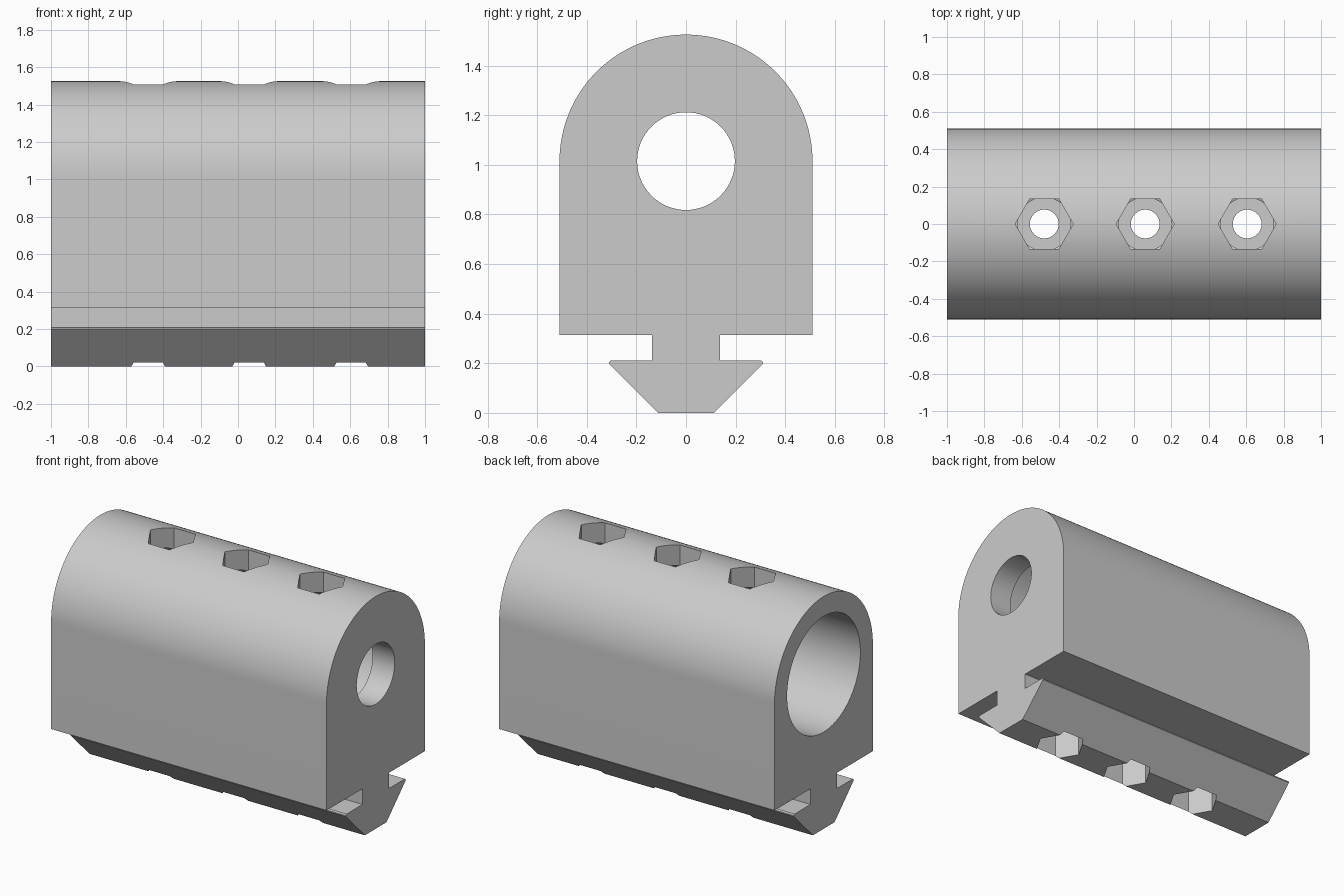
import bpy, bmesh, math
from mathutils import Matrix

cube = bpy.data.objects.get("Cube")
if cube:
    bpy.data.objects.remove(cube, do_unlink=True)

ARCH_Z, ARCH_R = 1.015, 0.51
BOLT_X = (-0.48, 0.06, 0.605)

grey = bpy.data.materials.new("light grey")
grey.use_nodes = True
colour = (0.6, 0.6, 0.6, 1)
grey.diffuse_color = colour
grey.node_tree.nodes["Principled BSDF"].inputs["Base Color"].default_value = colour


def add_object(name, bm):
    bmesh.ops.recalc_face_normals(bm, faces=bm.faces)
    mesh = bpy.data.meshes.new(name)
    bm.to_mesh(mesh)
    bm.free()
    obj = bpy.data.objects.new(name, mesh)
    mesh.materials.append(grey)
    bpy.context.collection.objects.link(obj)
    return obj


def prism(name, axis, start, end, radius, sides, x=0.0):
    """Cylinder or hexagon running along x (at bore height) or z (at a bolt)."""
    bm = bmesh.new()
    mid = (start + end) / 2
    if axis == "x":
        place = Matrix.Translation((mid, 0, ARCH_Z)) @ Matrix.Rotation(math.pi / 2, 4, "Y")
    else:
        # a hexagon points along x
        place = Matrix.Translation((x, 0, mid)) @ Matrix.Rotation(math.pi / 2, 4, "Z")
    bmesh.ops.create_cone(bm, cap_ends=True, segments=sides, radius1=radius,
                          radius2=radius, depth=end - start, matrix=place)
    obj = add_object(name, bm)
    obj.hide_render = True
    return obj


# Body: arched block, neck and dovetail foot in one extruded profile
half = [(0.112, 0), (0.31, 0.198), (0.31, 0.205), (0.303, 0.212),
        (0.137, 0.212), (0.137, 0.315), (ARCH_R, 0.315)]
arch = [(ARCH_R * math.cos(math.pi * i / 64), ARCH_Z + ARCH_R * math.sin(math.pi * i / 64))
        for i in range(65)]
outline = half + arch + [(-y, z) for y, z in reversed(half)]
bm = bmesh.new()
end_face = bm.faces.new([bm.verts.new((-1, y, z)) for y, z in outline])
moved = bmesh.ops.extrude_face_region(bm, geom=[end_face])["geom"]
bmesh.ops.translate(bm, vec=(2, 0, 0),
                    verts=[v for v in moved if isinstance(v, bmesh.types.BMVert)])
body = add_object("mount_body", bm)

# Stepped bore, open at both ends
cutters = [prism("main_bore_cutter", "x", -1.1, 0.84, 0.38, 96),
           prism("small_bore_cutter", "x", 0.7, 1.1, 0.197, 64)]

# Bolt stations: hex opening, round seat, shank hole, hex nut pocket
for x in BOLT_X:
    cutters += [prism("hex_opening_cutter", "z", 1.1, 1.7, 0.155, 6, x),
                prism("bolt_seat_cutter", "z", 0.47, 0.9, 0.142, 48, x),
                prism("shank_hole_cutter", "z", -0.1, 0.8, 0.077, 32, x),
                prism("nut_pocket_cutter", "z", -0.1, 0.19, 0.155, 6, x)]

bpy.ops.object.select_all(action="DESELECT")
body.select_set(True)
bpy.context.view_layer.objects.active = body
for cutter in cutters:
    mod = body.modifiers.new(cutter.name, "BOOLEAN")
    mod.operation = "DIFFERENCE"
    mod.solver = "EXACT"
    mod.object = cutter
    bpy.ops.object.modifier_apply(modifier=mod.name)
    bpy.data.objects.remove(cutter, do_unlink=True)

bpy.ops.object.shade_smooth_by_angle(angle=math.radians(25))
